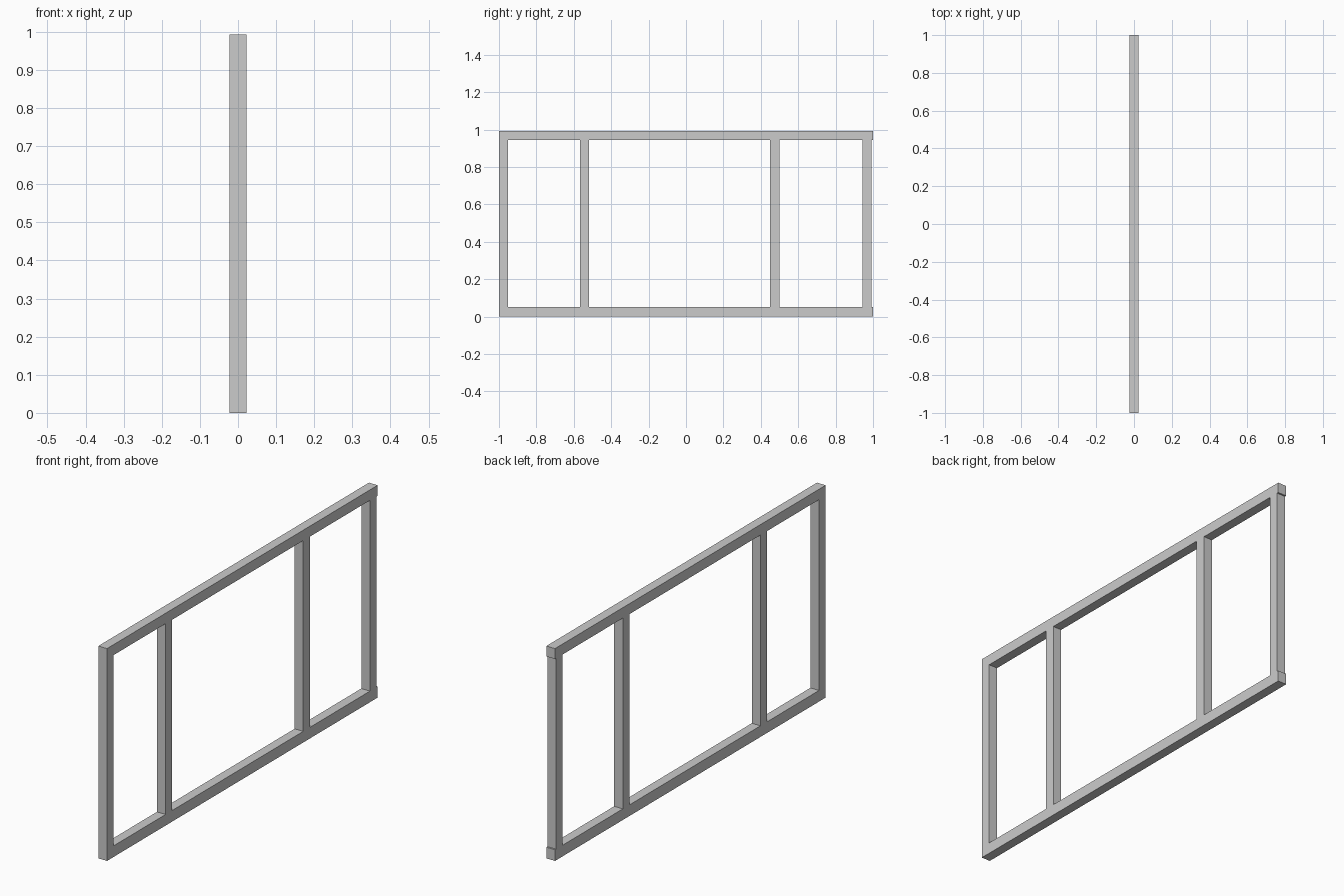
import bpy

if "Cube" in bpy.data.objects:
    bpy.data.objects.remove(bpy.data.objects["Cube"])

metal = bpy.data.materials.new("light_grey")
metal.diffuse_color = (0.6, 0.6, 0.6, 1)
metal.use_nodes = True
metal.node_tree.nodes["Principled BSDF"].inputs["Base Color"].default_value = metal.diffuse_color

HALF = 0.0225   # half thickness in x
TOP = 0.993     # overall height


def bar(name, y0, y1, z0, z1):
    bpy.ops.mesh.primitive_cube_add(size=1, location=(0, (y0 + y1) / 2, (z0 + z1) / 2))
    ob = bpy.context.object
    ob.name = name
    ob.scale = (2 * HALF, y1 - y0, z1 - z0)
    bpy.ops.object.transform_apply(location=False, rotation=False, scale=True)
    ob.data.materials.append(metal)


# horizontal rails
bar("bottom_rail", -1, 1, 0, 0.052)
bar("top_rail", -1, 1, 0.944, TOP)

# upright posts between the rails; the far one sits slightly inset
for name, y in (("near_end_post", -1.0), ("near_inner_post", -0.567),
                ("far_inner_post", 0.45), ("far_end_post", 0.943)):
    bar(name, y, y + 0.049, 0.052, 0.944)
